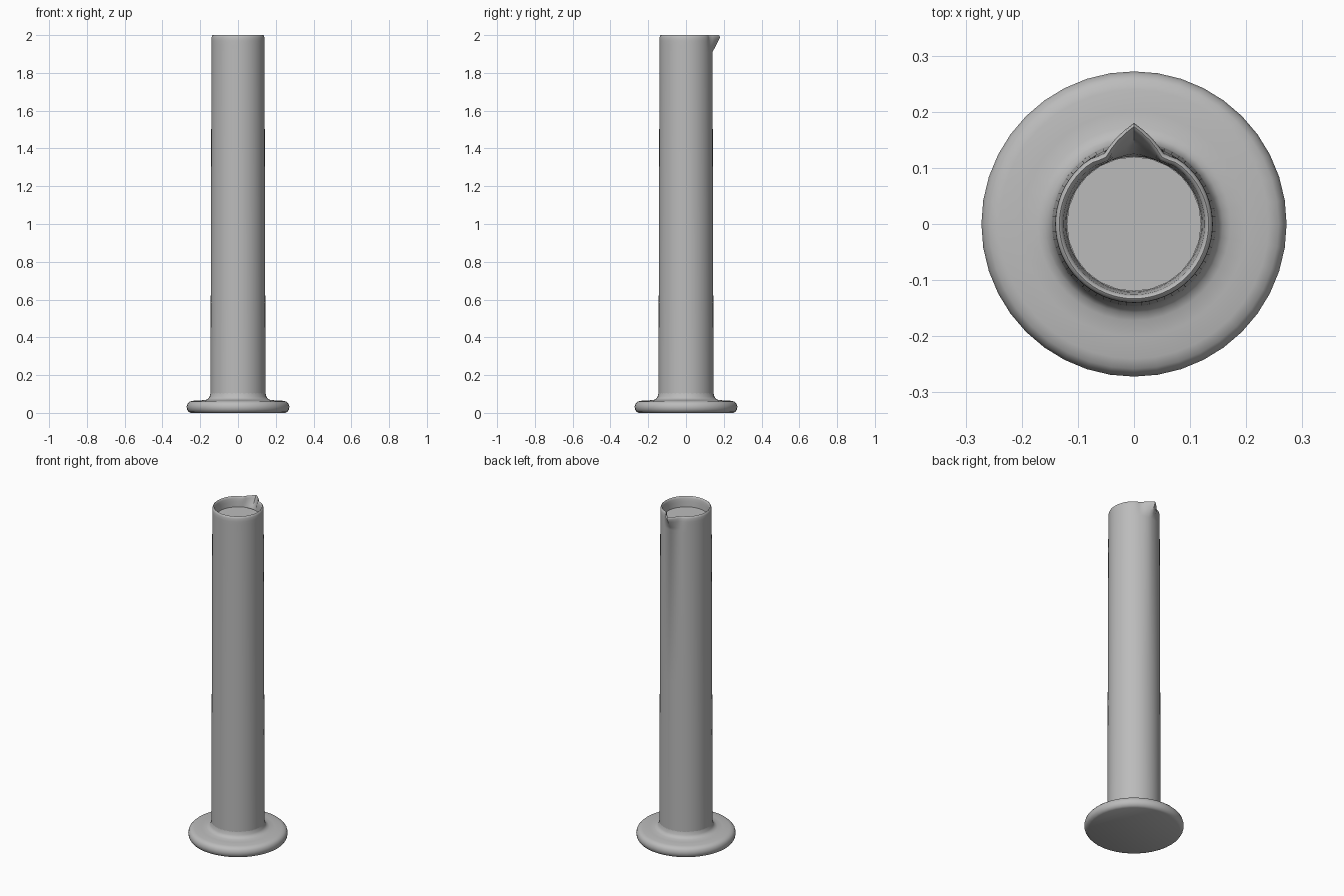
import bpy
import bmesh
import math

old = bpy.data.objects.get("Cube")
if old:
    bpy.data.objects.remove(old, do_unlink=True)

SIDES = 64

grey = bpy.data.materials.new("plain grey")
grey.use_nodes = True
grey.diffuse_color = (0.5, 0.5, 0.5, 1)
grey.node_tree.nodes["Principled BSDF"].inputs["Base Color"].default_value = (0.5, 0.5, 0.5, 1)


def lathe(name, profile, sides, shape=None, cap_start=False, cap_end=False):
    """Turn (radius, z) points around z; shape may alter the radius by angle and height."""
    bm = bmesh.new()
    rings = []
    for index, (r, z) in enumerate(profile):
        ring = []
        for i in range(sides):
            a = math.tau * i / sides
            rr = shape(r, z, a) if shape else r
            ring.append(bm.verts.new((rr * math.cos(a), rr * math.sin(a), z)))
        rings.append(ring)
    for low, high in zip(rings, rings[1:]):
        for i in range(sides):
            j = (i + 1) % sides
            bm.faces.new((low[i], low[j], high[j], high[i]))
    if cap_start:
        bm.faces.new(rings[0][::-1])
    if cap_end:
        bm.faces.new(rings[-1])
    mesh = bpy.data.meshes.new(name)
    bm.to_mesh(mesh)
    bm.free()
    mesh.materials.append(grey)
    obj = bpy.data.objects.new(name, mesh)
    bpy.context.collection.objects.link(obj)
    bpy.ops.object.select_all(action='DESELECT')
    obj.select_set(True)
    bpy.context.view_layer.objects.active = obj
    bpy.ops.object.shade_smooth_by_angle(angle=math.radians(40))
    return obj


def spout(r, z, a):
    """Pull the rim out to a pointed lip at the back, fading down the wall."""
    fade = min(max((z - 1.91) / 0.08, 0), 1)
    off = abs(a - math.pi / 2)
    lip = 0.041 * max(0, 1 - off / 0.42) ** 1.3
    pinch = -0.005 * math.exp(-((off - 0.42) / 0.12) ** 2)
    return r + fade * (lip + pinch)


# Round foot with a soft edge and a fillet up to the tube
foot_profile = [(0.25, 0.0), (0.262, 0.006), (0.27, 0.018), (0.272, 0.033),
                (0.268, 0.048), (0.258, 0.059), (0.24, 0.064), (0.2, 0.066),
                (0.172, 0.069), (0.158, 0.075), (0.15, 0.086), (0.146, 0.105)]
lathe("foot", foot_profile, 40, cap_start=True)

# Slightly tapered tube wall with rounded rim and pouring lip
tube_profile = [(0.146, 0.1), (0.143, 1.0), (0.1405, 1.91), (0.1405, 1.93),
                (0.1405, 1.95), (0.1405, 1.97), (0.14, 1.988), (0.137, 1.997),
                (0.133, 2.0), (0.129, 1.997), (0.126, 1.988), (0.124, 1.97),
                (0.122, 1.95), (0.12, 1.92), (0.12, 1.88)]
lathe("tube", tube_profile, SIDES, spout)

# Filling with a level surface just below the rim
lathe("filling", [(0.12, 0.1), (0.12, 1.94)], 24, cap_start=True, cap_end=True)
